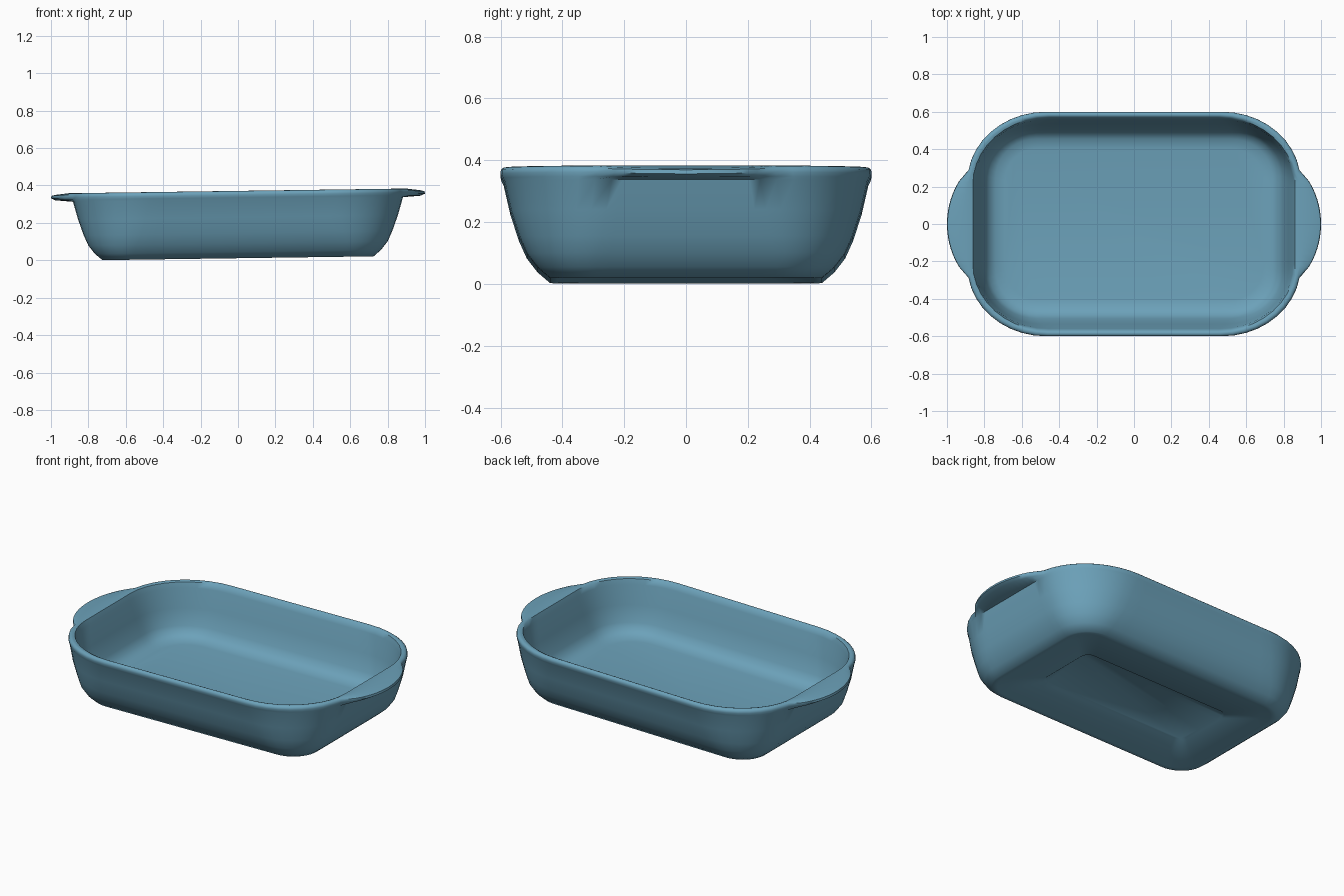
import bpy, bmesh
from math import sin, cos, pi, radians

cube = bpy.data.objects.get("Cube")
if cube:
    bpy.data.objects.remove(cube, do_unlink=True)

# Glaze colour
COLOUR = (0.15, 0.36, 0.49, 1)
glaze = bpy.data.materials.new("blue_glaze")
glaze.use_nodes = True
glaze.diffuse_color = COLOUR
bsdf = glaze.node_tree.nodes["Principled BSDF"]
bsdf.inputs["Base Color"].default_value = COLOUR
bsdf.inputs["Roughness"].default_value = 0.5

CORNER, SIDE = 10, 14
TILT = 0.014          # the dish leans slightly
HANDLE_HALF = 0.28


def grip(y):
    """Handle outline: 1 at the middle of the short side, 0 past its ends."""
    return max(0, 1 - (y / HANDLE_HALF) ** 2) ** 0.8


def outline(hx, hy, rx, ry, z, reach=0, drop=0):
    """Rounded rectangle whose short sides swell into handles."""
    corners = [(1, 1, 0), (-1, 1, 1), (-1, -1, 2), (1, -1, 3)]
    flat = []
    for sx, sy, q in corners:
        for i in range(CORNER + 1):
            a = (q + i / CORNER) * pi / 2
            flat.append((sx * (hx - rx) + rx * cos(a), sy * (hy - ry) + ry * sin(a)))
    points = []
    for i, (x, y) in enumerate(flat):
        points.append((x, y))
        if i % (CORNER + 1) == CORNER:      # split the straight run
            nx, ny = flat[(i + 1) % len(flat)]
            for k in range(1, SIDE):
                t = k / SIDE
                points.append((x + (nx - x) * t, y + (ny - y) * t))
    ring = []
    for x, y in points:
        g = grip(y) if abs(x) > hx * 0.8 else 0
        ring.append((x + (1 if x > 0 else -1) * reach * g, y, z + TILT * x - drop * g))
    return ring


# Rings from the underside panel, out over the foot, up the wall,
# round the lip and handles, and down inside to the floor
RINGS = [
    (0.49, 0.19, 0.04, 0.04, 0.040),
    (0.50, 0.20, 0.05, 0.05, 0.032),
    (0.64, 0.37, 0.10, 0.10, 0.026),
    (0.69, 0.415, 0.13, 0.13, 0.012),
    (0.725, 0.44, 0.16, 0.15, 0.011),
    (0.765, 0.48, 0.21, 0.19, 0.045),
    (0.80, 0.515, 0.26, 0.23, 0.090),
    (0.825, 0.54, 0.31, 0.27, 0.145),
    (0.855, 0.568, 0.36, 0.31, 0.230),
    (0.882, 0.59, 0.41, 0.35, 0.325),
    (0.887, 0.596, 0.42, 0.36, 0.336, 0.09, 0.003),
    (0.890, 0.600, 0.42, 0.37, 0.350, 0.11, 0.006),
    (0.889, 0.599, 0.42, 0.37, 0.362, 0.108, 0.005),
    (0.882, 0.592, 0.42, 0.37, 0.369, 0.095, 0.007),
    (0.872, 0.582, 0.41, 0.36, 0.371, 0.03),
    (0.862, 0.572, 0.41, 0.36, 0.366),
    (0.850, 0.560, 0.39, 0.34, 0.335),
    (0.825, 0.535, 0.33, 0.29, 0.220),
    (0.795, 0.505, 0.28, 0.25, 0.125),
    (0.775, 0.485, 0.25, 0.23, 0.090),
    (0.740, 0.455, 0.22, 0.21, 0.068),
    (0.690, 0.405, 0.18, 0.17, 0.060),
]

bm = bmesh.new()
loops = [[bm.verts.new(p) for p in outline(*ring)] for ring in RINGS]
count = len(loops[0])
for low, high in zip(loops, loops[1:]):
    for i in range(count):
        j = (i + 1) % count
        bm.faces.new((low[i], low[j], high[j], high[i]))
bm.faces.new(loops[0][::-1])      # underside panel
bm.faces.new(loops[-1])           # inside floor
bmesh.ops.recalc_face_normals(bm, faces=bm.faces)

mesh = bpy.data.meshes.new("baking_dish")
bm.to_mesh(mesh)
bm.free()
mesh.materials.append(glaze)
dish = bpy.data.objects.new("baking_dish", mesh)
bpy.context.collection.objects.link(dish)

# Smooth shading with the foot and handle edges kept crisp
bpy.ops.object.select_all(action="DESELECT")
dish.select_set(True)
bpy.context.view_layer.objects.active = dish
bpy.ops.object.shade_smooth_by_angle(angle=radians(50))
